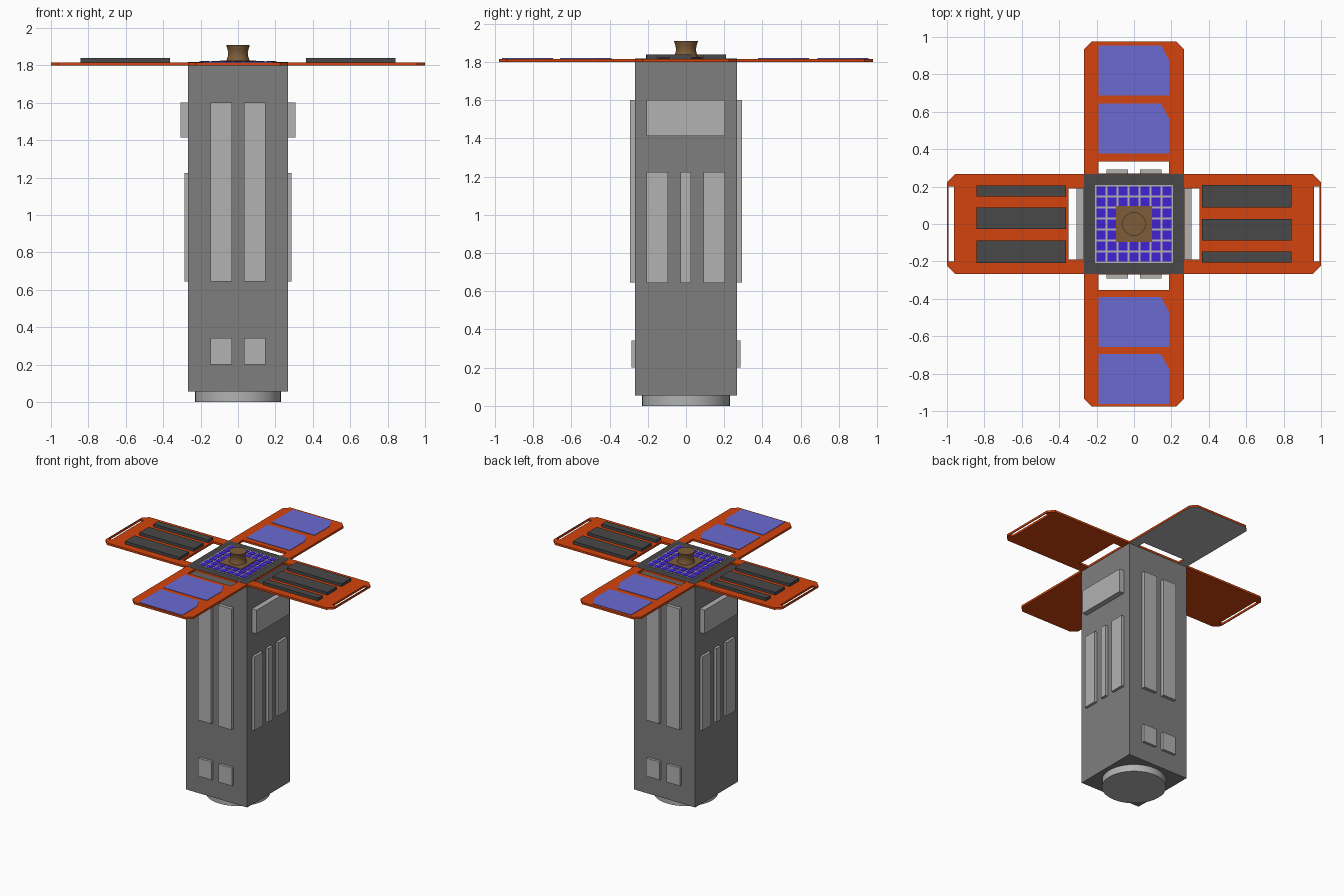
import bpy, bmesh, math
from mathutils import Matrix

if "Cube" in bpy.data.objects:
    bpy.data.objects.remove(bpy.data.objects["Cube"])


def mat(name, srgb):
    m = bpy.data.materials.new(name)
    lin = [((c / 255 + 0.055) / 1.055) ** 2.4 if c > 10 else c / 255 / 12.92 for c in srgb]
    m.diffuse_color = (*lin, 1)
    m.use_nodes = True
    m.node_tree.nodes["Principled BSDF"].inputs["Base Color"].default_value = m.diffuse_color
    return m


BODY = mat("mid grey", (126, 126, 126))
LIGHT = mat("light grey", (178, 178, 178))
DARK = mat("dark grey", (72, 72, 72))
ORANGE = mat("orange", (212, 68, 14))
SOLAR = mat("pale blue", (106, 106, 210))
CELL = mat("deep blue", (66, 34, 212))
BROWN = mat("brown", (126, 92, 56))


def add(name, mesh, *mats):
    ob = bpy.data.objects.new(name, mesh)
    bpy.context.collection.objects.link(ob)
    for m in mats:
        mesh.materials.append(m)
    return ob


def boxes(name, spans, material):
    """One object from boxes given as (x0, x1, y0, y1, z0, z1)."""
    bm = bmesh.new()
    for x0, x1, y0, y1, z0, z1 in spans:
        m = Matrix.Translation(((x0 + x1) / 2, (y0 + y1) / 2, (z0 + z1) / 2))
        m = m @ Matrix.Diagonal((x1 - x0, y1 - y0, z1 - z0, 1))
        bmesh.ops.create_cube(bm, size=1, matrix=m)
    me = bpy.data.meshes.new(name)
    bm.to_mesh(me)
    bm.free()
    return add(name, me, material)


def slab(name, loops, z0, z1, *mats):
    """Flat plate from an outline plus hole loops."""
    cu = bpy.data.curves.new(name + "_curve", 'CURVE')
    cu.dimensions = '2D'
    cu.fill_mode = 'BOTH'
    cu.extrude = (z1 - z0) / 2
    for pts in loops:
        sp = cu.splines.new('POLY')
        sp.points.add(len(pts) - 1)
        for p, (x, y) in zip(sp.points, pts):
            p.co = (x, y, 0, 1)
        sp.use_cyclic_u = True
    tmp = bpy.data.objects.new(name + "_tmp", cu)
    bpy.context.collection.objects.link(tmp)
    bpy.context.view_layer.update()
    me = bpy.data.meshes.new_from_object(tmp.evaluated_get(bpy.context.evaluated_depsgraph_get()))
    bpy.data.objects.remove(tmp)
    me.materials.clear()
    me.transform(Matrix.Translation((0, 0, (z0 + z1) / 2)))
    bm = bmesh.new()
    bm.from_mesh(me)
    bmesh.ops.remove_doubles(bm, verts=bm.verts, dist=1e-5)
    bmesh.ops.recalc_face_normals(bm, faces=bm.faces)
    for f in bm.faces:
        f.smooth = False
        f.material_index = 1 if len(mats) > 1 and f.normal.z < -0.5 else 0
    bm.to_mesh(me)
    bm.free()
    return add(name, me, *mats)


def rect(x0, x1, y0, y1):
    return [(x0, y0), (x1, y0), (x1, y1), (x0, y1)]


def lathe(name, profile, material, n=32):
    bm = bmesh.new()
    rings = [[bm.verts.new((r * math.cos(2 * math.pi * i / n), r * math.sin(2 * math.pi * i / n), z))
              for i in range(n)] for r, z in profile]
    for a, b in zip(rings, rings[1:]):
        for i in range(n):
            j = (i + 1) % n
            bm.faces.new((a[i], a[j], b[j], b[i])).smooth = True
    bm.faces.new(rings[0][::-1])
    bm.faces.new(rings[-1])
    for ring in (rings[0], rings[-1]):
        for i in range(n):
            bm.edges.get((ring[i], ring[(i + 1) % n])).smooth = False
    me = bpy.data.meshes.new(name)
    bm.to_mesh(me)
    bm.free()
    return add(name, me, material)


W, Z0, Z1 = 0.266, 1.8, 1.816

# Main tower and round foot
boxes("body", [(-W, W, -W, W, 0.055, Z0)], BODY)
lathe("base_ring", [(0.23, 0), (0.23, 0.06)], LIGHT, 40)

# Raised plates; opposite sides are half-turn copies
half_turn = Matrix.Rotation(math.pi, 4, 'Z')
for side in ("front", "back"):
    strips = [(x, x + 0.116, -0.292, -0.26, 0.645, 1.6) for x in (-0.147, 0.031)]
    feet = [(x, x + 0.116, -0.286, -0.26, 0.2, 0.342) for x in (-0.147, 0.031)]
    ob = boxes(side + "_plates", strips + feet, LIGHT)
    if side == "back":
        ob.data.transform(half_turn)
for side in ("right", "left"):
    spans = [(0.26, 0.287, a, b, 0.643, 1.224)
             for a, b in ((-0.206, -0.095), (-0.028, 0.025), (0.092, 0.205))]
    spans.append((0.26, 0.307, -0.206, 0.205, 1.413, 1.6))
    ob = boxes(side + "_plates", spans, LIGHT)
    if side == "left":
        ob.data.transform(half_turn)

# Left and right wings with end slots and dark modules
C = 0.042
for side in ("right", "left"):
    outline = [(W, -W), (1 - C, -W), (1, -W + C), (1, W - C), (1 - C, W), (W, W)]
    wing = slab(side + "_wing", [outline, rect(0.269, 0.349, -0.19, 0.19),
                                 rect(0.963, 0.993, -0.2, 0.2)], Z0, Z1, ORANGE)
    mods = boxes(side + "_modules", [(0.364, 0.842, a, b, Z1 - 0.002, 1.838)
                 for a, b in ((0.089, 0.208), (-0.088, 0.028), (-0.206, -0.148))], DARK)
    if side == "left":
        wing.data.transform(half_turn)
        mods.data.transform(half_turn)

# Front and back wings with clipped solar plates
L = 0.977
for side, s, hole, starts in (("back", 1, 0.335, (0.376, 0.688)),
                              ("front", -1, 0.354, (-0.658, -0.963))):
    outline = [(-W, s * W), (W, s * W), (W, s * (L - C)), (W - C, s * L),
               (-W + C, s * L), (-W, s * (L - C))]
    ys = sorted((s * 0.269, s * hole))
    mats = (ORANGE, LIGHT) if side == "back" else (ORANGE,)
    slab(side + "_wing", [outline, rect(-0.19, 0.188, *ys)], Z0, Z1, *mats)
    for k, y in enumerate(starts):
        t = y + 0.267
        slab(f"{side}_solar_plate_{k + 1}",
             [[(-0.19, y), (0.188, y), (0.188, t - 0.08), (0.145, t), (-0.19, t)]],
             Z1 - 0.001, Z1 + 0.003, SOLAR)

# Top deck with solar cell grid
boxes("top_deck", [(-W, W, -W, W, Z0, Z1 + 0.001)], DARK)
G = 0.208
boxes("cell_tray", [(-G, G, -G, G, Z1, 1.820)], LIGHT)
p = 0.0588
boxes("solar_cells", [((i - 3) * p - 0.0235, (i - 3) * p + 0.0235,
                       (j - 3) * p - 0.0235, (j - 3) * p + 0.0235, 1.819, 1.8225)
                      for i in range(7) for j in range(7)], CELL)

# Antenna on its square foot
boxes("antenna_foot", [(-0.096, 0.096, -0.096, 0.096, 1.817, 1.826)], BROWN)
lathe("antenna", [(0.063, 1.824), (0.054, 1.85), (0.052, 1.867), (0.056, 1.886), (0.063, 1.908)], BROWN)
